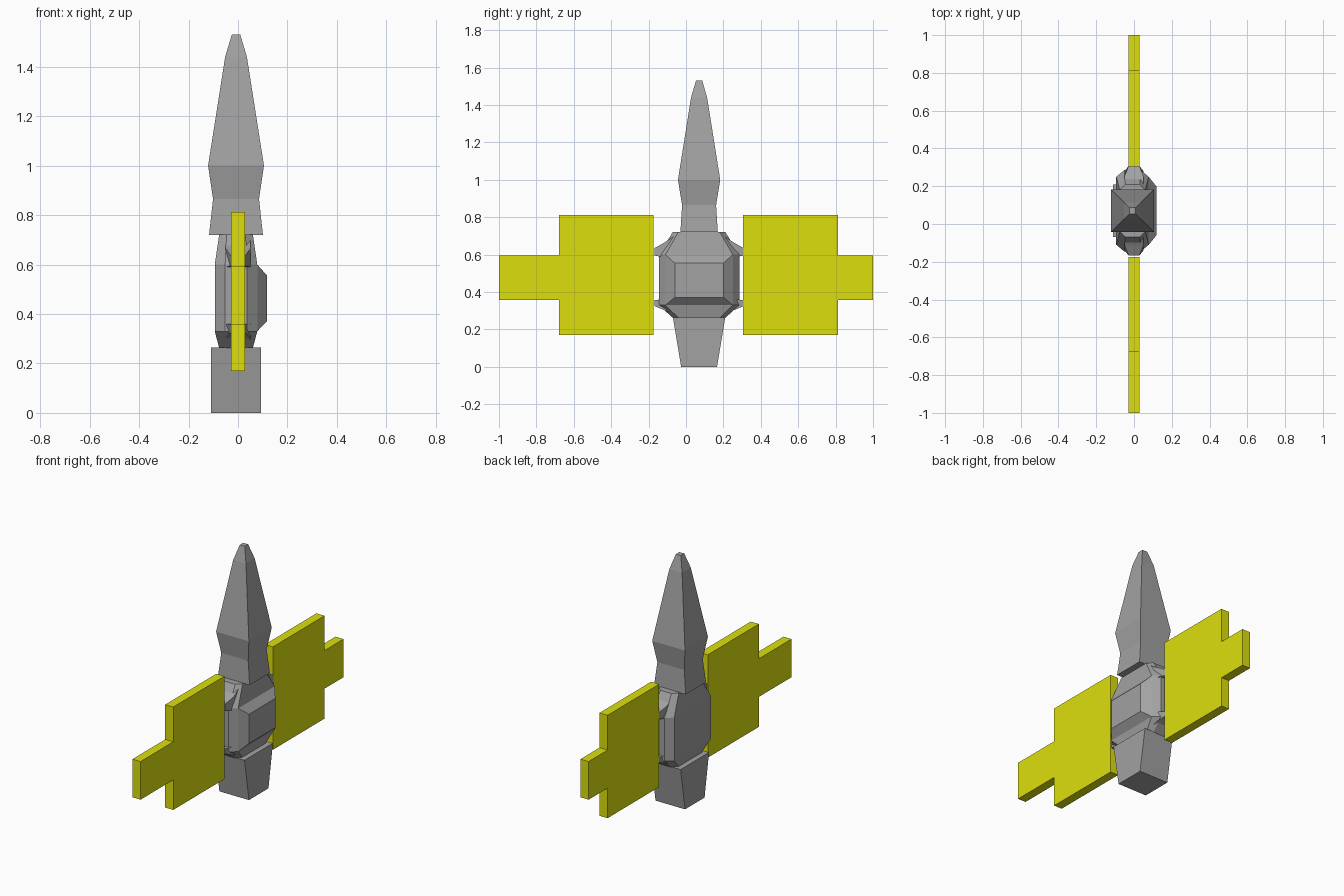
import bpy

cube = bpy.data.objects.get("Cube")
if cube:
    bpy.data.objects.remove(cube, do_unlink=True)


def material(name, color):
    mat = bpy.data.materials.new(name)
    mat.use_nodes = True
    mat.diffuse_color = color
    mat.node_tree.nodes["Principled BSDF"].inputs["Base Color"].default_value = color
    return mat


GREY = material("steel grey", (0.36, 0.36, 0.36, 1))
YELLOW = material("bright yellow", (0.72, 0.74, 0.004, 1))
CX, CY = -0.008, 0.07  # axis of the hull


def loft(name, rings, mat):
    """Skin matching closed rings of points and cap both ends."""
    n = len(rings[0])
    verts = [p for ring in rings for p in ring]
    faces = [tuple(range(n))[::-1], tuple(range(len(verts) - n, len(verts)))]
    for r in range(len(rings) - 1):
        for i in range(n):
            a, b = r * n + i, r * n + (i + 1) % n
            faces.append((a, b, b + n, a + n))
    mesh = bpy.data.meshes.new(name)
    mesh.from_pydata(verts, [], faces)
    mesh.materials.append(mat)
    obj = bpy.data.objects.new(name, mesh)
    bpy.context.collection.objects.link(obj)
    return obj


def rectangle(z, hx, hy):
    return [(CX + sx * hx, CY + sy * hy, z)
            for sx, sy in ((-1, -1), (1, -1), (1, 1), (-1, 1))]


def octagon(z, hx, hy, cut_x, cut_y):
    """Rectangle with its four corners cut off."""
    a, b = hx - cut_x, hy - cut_y
    pts = [(-a, -hy), (a, -hy), (hx, -b), (hx, b),
           (a, hy), (-a, hy), (-hx, b), (-hx, -b)]
    return [(CX + x, CY + y, z) for x, y in pts]


# Pointed nose with a narrow waist, and the tapered base
loft("nose", [rectangle(*r) for r in (
    (0.72, 0.109, 0.1), (0.865, 0.093, 0.091), (1.0, 0.113, 0.113),
    (1.44, 0.044, 0.043), (1.53, 0.017, 0.017))], GREY)
loft("tail_block", [rectangle(0, 0.102, 0.096), rectangle(0.265, 0.102, 0.14)], GREY)

# Central hull with cut corners
loft("hull", [octagon(*r) for r in (
    (0.262, 0.068, 0.14, 0.03, 0.03), (0.33, 0.086, 0.215, 0.042, 0.035),
    (0.6, 0.086, 0.215, 0.042, 0.035), (0.722, 0.068, 0.14, 0.03, 0.03))], GREY)


# Raised hatch on one flank
def upright(x, hy, low, high):
    return [(x, CY - hy, low), (x, CY + hy, low), (x, CY + hy, high), (x, CY - hy, high)]


loft("side_hatch", [upright(0.06, 0.18, 0.325, 0.61), upright(0.078, 0.18, 0.33, 0.6),
                    upright(0.118, 0.13, 0.372, 0.555)], GREY)

# Hooked brackets and stepped panels, one pair at each end
HOOKS = {"upper": [(0.11, 0.715), (0.185, 0.665), (0.238, 0.635),
                   (0.238, 0.595), (0.21, 0.59), (0.11, 0.58)],
         "lower": [(0.11, 0.275), (0.19, 0.305), (0.238, 0.325),
                   (0.238, 0.357), (0.21, 0.36), (0.11, 0.37)]}
for side, end, shoulder, tip in (("front", -1, -0.678, -1.0), ("back", 1, 0.813, 1.0)):
    for level, profile in HOOKS.items():
        rings = [[(s * (0.028 if d > 0.22 else 0.05), CY + end * d, z) for d, z in profile]
                 for s in (-end, end)]
        loft(f"{side}_{level}_bracket", rings if level == "upper" else
             [ring[::-1] for ring in rings], GREY)
    root = -0.175 if end < 0 else 0.305
    outline = [(root, 0.17), (shoulder, 0.17), (shoulder, 0.357), (tip, 0.357),
               (tip, 0.595), (shoulder, 0.595), (shoulder, 0.812), (root, 0.812)]
    loft(f"{side}_panel", [[(s * end * 0.028, y, z) for y, z in outline]
                           for s in (-1, 1)], YELLOW)

# Face normals outward on every part
import bmesh
for obj in bpy.context.scene.objects:
    if obj.type == "MESH":
        bm = bmesh.new()
        bm.from_mesh(obj.data)
        bmesh.ops.recalc_face_normals(bm, faces=bm.faces)
        bm.to_mesh(obj.data)
        bm.free()
